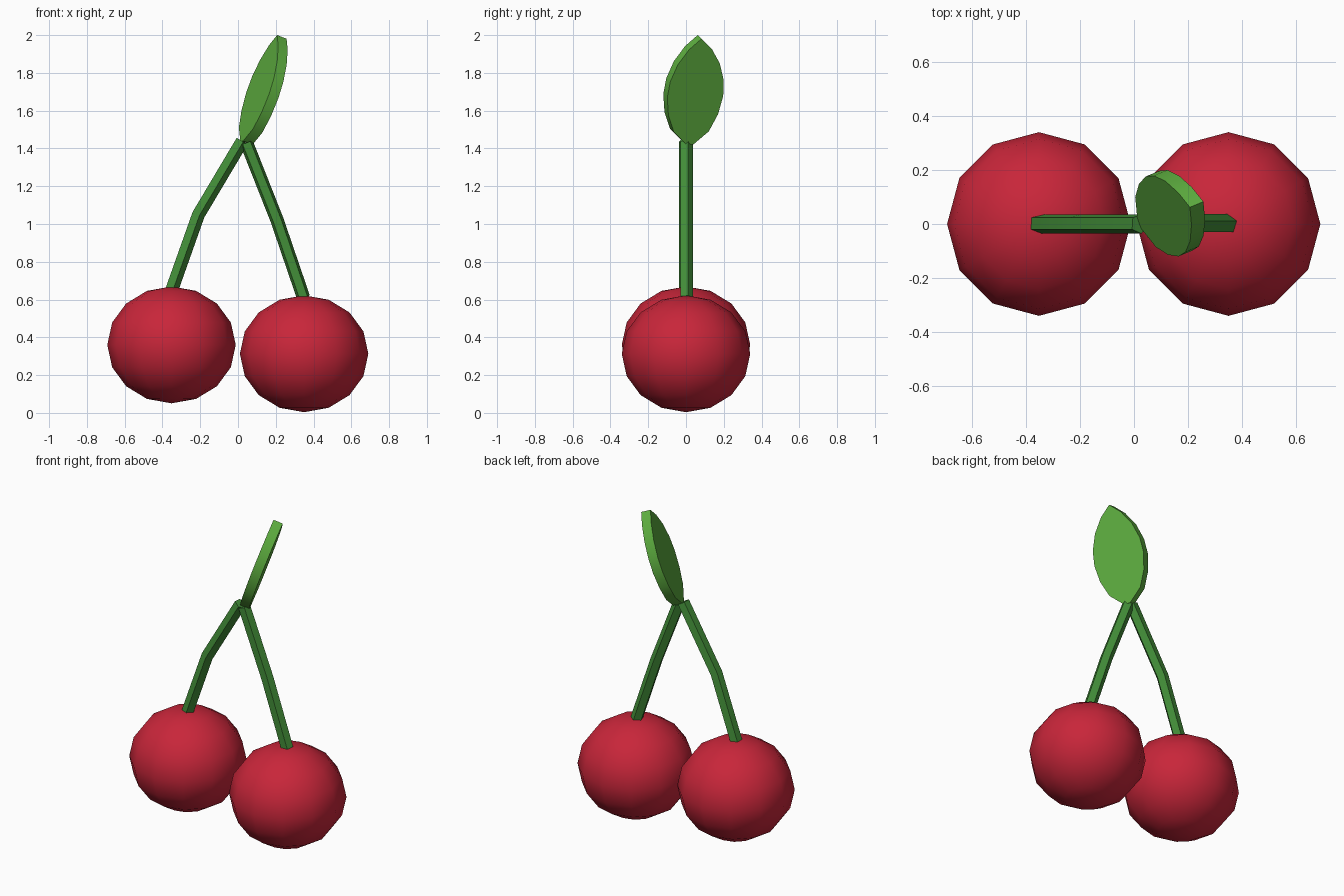
import bpy, bmesh
from math import sin, cos, radians
from mathutils import Vector

cube = bpy.data.objects.get("Cube")
if cube:
    bpy.data.objects.remove(cube, do_unlink=True)


def material(name, rgb):
    m = bpy.data.materials.new(name)
    m.use_nodes = True
    colour = (*rgb, 1)
    m.diffuse_color = colour
    m.node_tree.nodes["Principled BSDF"].inputs["Base Color"].default_value = colour
    return m


RED = material("cherry red", (0.58, 0.019, 0.042))
STEM = material("stem green", (0.055, 0.27, 0.04))
LEAF = material("leaf green", (0.11, 0.42, 0.05))


def finish(name, bm, mat, angle):
    bmesh.ops.recalc_face_normals(bm, faces=bm.faces)
    mesh = bpy.data.meshes.new(name)
    bm.to_mesh(mesh)
    bm.free()
    mesh.materials.append(mat)
    obj = bpy.data.objects.new(name, mesh)
    bpy.context.collection.objects.link(obj)
    bpy.ops.object.select_all(action='DESELECT')
    obj.select_set(True)
    bpy.context.view_layer.objects.active = obj
    bpy.ops.object.shade_smooth_by_angle(angle=radians(angle))
    return obj


def cherry(name, x, z):
    bm = bmesh.new()
    bmesh.ops.create_uvsphere(bm, u_segments=12, v_segments=8, radius=0.34)
    bmesh.ops.scale(bm, verts=bm.verts, vec=(1, 1, 0.91))
    bmesh.ops.translate(bm, verts=bm.verts, vec=(x, 0, z))
    finish(name, bm, RED, 60)


def stem(name, path, side, phase, radius=0.037, sides=5):
    # Five-sided tube swept along a path in the xz plane
    pts = [Vector((x, 0, z)) for x, z in path]
    bm = bmesh.new()
    rings = []
    for i, p in enumerate(pts):
        t = (pts[min(i + 1, len(pts) - 1)] - pts[max(i - 1, 0)]).normalized()
        up = Vector((t.z, 0, -t.x)) * side
        ring = []
        for k in range(sides):
            a = radians(phase + k * 360 / sides)
            ring.append(bm.verts.new(p + radius * (Vector((0, cos(a), 0)) + up * sin(a))))
        rings.append(ring)
    for lo, hi in zip(rings, rings[1:]):
        for k in range(sides):
            j = (k + 1) % sides
            bm.faces.new((lo[k], lo[j], hi[j], hi[k]))
    bm.faces.new(rings[0])
    bm.faces.new(rings[-1])
    finish(name, bm, STEM, 30)


def leaf():
    # Flat pointed oval, extruded to a thick plate
    base, tip = Vector((0.02, 0, 1.44)), Vector((0.207, 0.062, 2.0))
    thick = Vector((0.05, 0.021, -0.019))
    across = thick.cross(tip - base).normalized()
    profile = [(0, 0.02), (0.12, 0.1), (0.28, 0.142), (0.45, 0.16),
               (0.6, 0.153), (0.76, 0.12), (0.9, 0.065)]
    outline = [(t, w) for t, w in profile] + [(1, 0)] + [(t, -w) for t, w in reversed(profile)]
    bm = bmesh.new()
    face = bm.faces.new([bm.verts.new(base.lerp(tip, t) + across * w) for t, w in outline])
    new = bmesh.ops.extrude_face_region(bm, geom=[face], use_keep_orig=True)["geom"]
    bmesh.ops.translate(bm, vec=thick, verts=[v for v in new if isinstance(v, bmesh.types.BMVert)])
    finish("leaf", bm, LEAF, 35)


# Fruit
cherry("right_cherry", -0.352, 0.36)
cherry("left_cherry", 0.35, 0.313)

# Stems meeting under the leaf
stem("right_stem", [(-0.352, 0.655), (-0.212, 1.05), (0.02, 1.44)], -1, 50)
stem("left_stem", [(0.347, 0.61), (0.207, 1.02), (0.045, 1.43)], 1, 0)

# Leaf
leaf()
